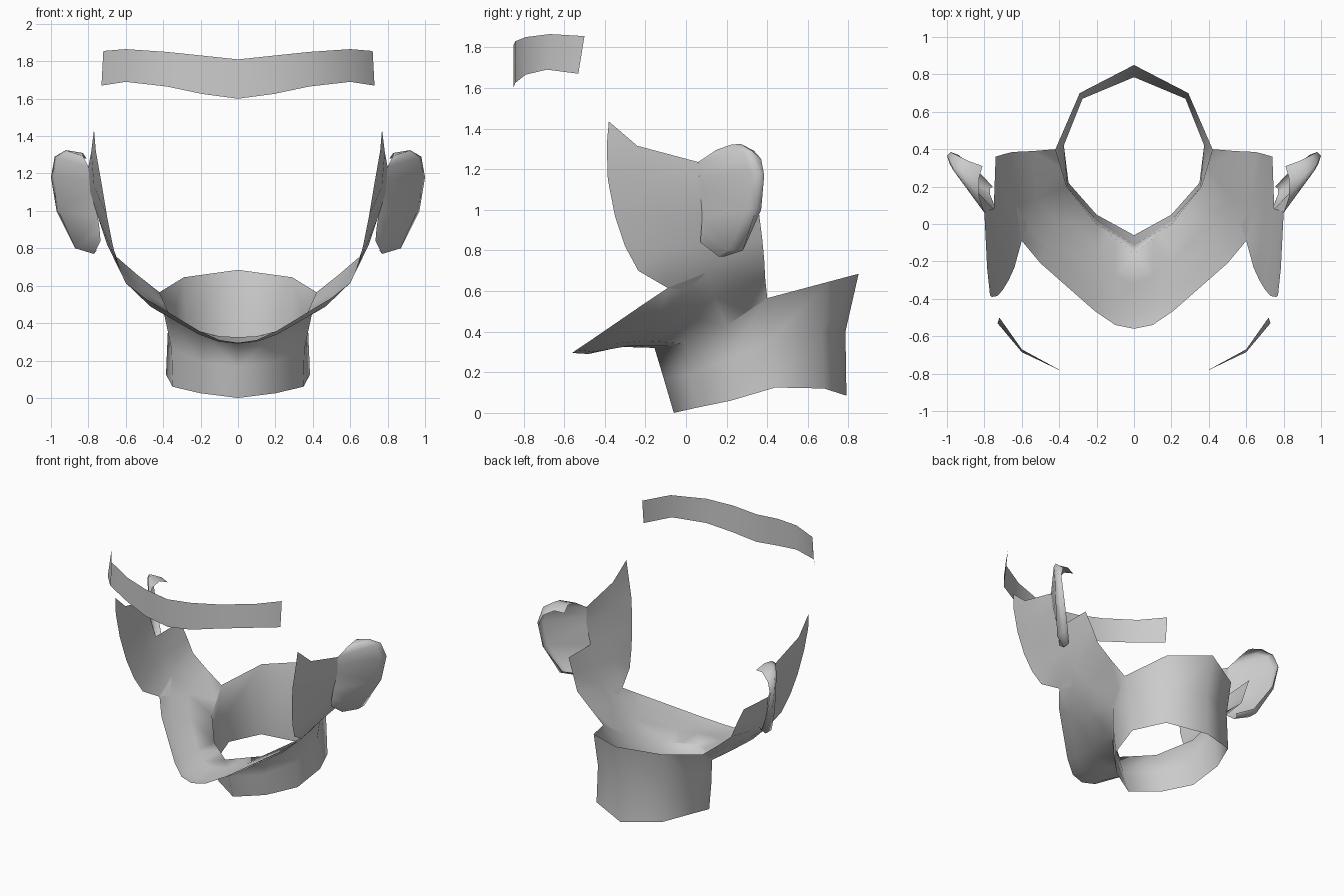
import bpy, bmesh


def sheet(name, patches):
    """Skin rows of points into open patches, weld them, mirror across x = 0."""
    bm = bmesh.new()
    for rows in patches:
        grid = [[bm.verts.new(p) for p in row] for row in rows]
        for lo, hi in zip(grid, grid[1:]):
            for i in range(min(len(lo), len(hi)) - 1):
                bm.faces.new((lo[i], lo[i + 1], hi[i + 1], hi[i]))
    bmesh.ops.remove_doubles(bm, verts=bm.verts, dist=0.002)
    bmesh.ops.recalc_face_normals(bm, faces=bm.faces)
    for f in bm.faces:
        f.smooth = True
    me = bpy.data.meshes.new(name)
    bm.to_mesh(me)
    bm.free()
    ob = bpy.data.objects.new(name, me)
    bpy.context.collection.objects.link(ob)
    mod = ob.modifiers.new("mirror", 'MIRROR')
    mod.merge_threshold = 0.002
    return ob


# Forehead band
band = [
    [(0, -.85, 1.60), (.19, -.84, 1.625), (.38, -.79, 1.665), (.60, -.685, 1.69), (.73, -.53, 1.67)],
    [(0, -.85, 1.81), (.19, -.84, 1.83), (.38, -.79, 1.85), (.60, -.67, 1.865), (.72, -.50, 1.855)],
]
sheet("forehead_band", [band])

# Neck: bottom, middle and top rings, front to back
neck = [
    [(0, -.06, 0), (.20, .05, .025), (.35, .22, .06), (.385, .44, .125), (.28, .68, .12), (0, .79, .085)],
    [(0, -.11, .17), (.20, .02, .19), (.355, .20, .26), (.375, .42, .36), (.275, .67, .40), (0, .785, .40)],
    [(0, -.155, .32), (.20, 0, .34), (.36, .20, .43), (.42, .40, .565), (.29, .70, .645), (0, .85, .685)],
]

# Jaw underside: neck crease, middle line, chin edge
jaw = [
    [(0, -.155, .32), (.10, -.0775, .33), (.20, 0, .34), (.36, .20, .43),
     (.39, .30, .4975), (.42, .40, .565), (.42, .40, .565)],
    [(0, -.32, .325), (.10, -.28, .33), (.20, -.20, .355), (.42, .02, .46),
     (.52, .14, .57), (.54, .39, .66), (.54, .39, .66)],
    [(0, -.48, .29), (.10, -.45, .30), (.21, -.37, .34), (.47, -.13, .49),
     (.57, 0, .60), (.63, .10, .69), (.65, .385, .755)],
    [(0, -.56, .295), (.10, -.54, .31), (.21, -.465, .36), (.50, -.21, .535), (.60, -.09, .615)],
]

# Cheek: rows from jaw up to the temple, front to back
cheek = [
    [(.64, -.235, .70), (.60, -.09, .615), (.63, .10, .69), (.65, .385, .755)],
    [(.67, -.30, .82), (.68, -.10, .80), (.70, .10, .82), (.69, .375, .86)],
    [(.70, -.35, .97), (.72, -.12, .97), (.75, .08, .97), (.74, .36, .98)],
    [(.73, -.385, 1.15), (.77, -.18, 1.13), (.79, .07, 1.10)],
    [(.76, -.39, 1.32), (.785, -.24, 1.315), (.80, .06, 1.235)],
    [(.77, -.38, 1.435), (.785, -.24, 1.315)],
]
# Gusset joining the chin edge to the cheek
gusset = [[(.57, 0, .60), (.63, .10, .69)], [(.60, -.09, .615), (.60, -.09, .615)]]
sheet("lower_head", [neck, jaw, cheek])
sheet("jaw_corner", [[gusset[0], [gusset[1][0], (.615, .005, .6525)]]])

# Ear: root on the head, front of rim, crest, back of rim, top to bottom
ear = [
    [(.80, .06, 1.235), (.80, .06, 1.235), (.795, .065, 1.17), (.79, .07, 1.10),
     (.75, .08, .97), (.74, .075, .90), (.735, .07, .84)],
    [(.83, .15, 1.295), (.91, .22, 1.32), (.965, .285, 1.285), (.985, .32, 1.18),
     (.96, .30, 1.0), (.87, .21, .80), (.77, .16, .77)],
    [(.83, .24, 1.31), (.92, .27, 1.325), (.98, .325, 1.29), (1.0, .365, 1.18),
     (.97, .345, 1.0), (.87, .28, .80), (.77, .19, .77)],
    [(.81, .31, 1.28), (.88, .335, 1.29), (.95, .37, 1.25), (.98, .385, 1.17),
     (.94, .37, 1.0), (.84, .29, .82), (.755, .20, .79)],
]
sheet("ear", [ear])
